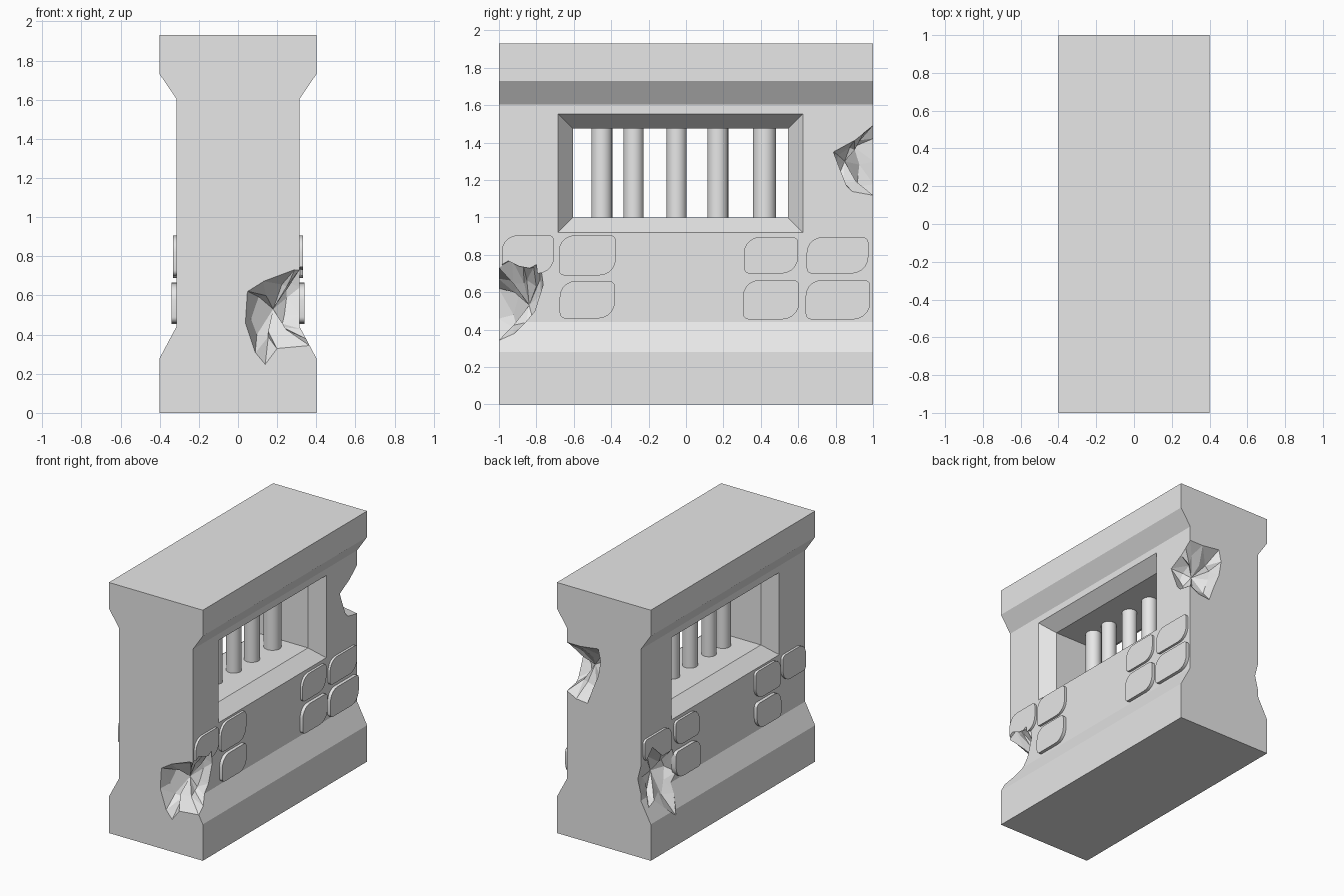
import bpy, bmesh, math, random
from mathutils import Vector

if "Cube" in bpy.data.objects:
    bpy.data.objects.remove(bpy.data.objects["Cube"])

random.seed(4)
stone_mat = bpy.data.materials.new("grey stone")
stone_mat.diffuse_color = (0.8, 0.8, 0.8, 1)
stone_mat.use_nodes = True
stone_mat.node_tree.nodes["Principled BSDF"].inputs["Base Color"].default_value = stone_mat.diffuse_color


def make(name, verts, faces, triangulate=False):
    bm = bmesh.new()
    vs = [bm.verts.new(v) for v in verts]
    for f in faces:
        bm.faces.new([vs[i] for i in f])
    if triangulate:
        bmesh.ops.triangulate(bm, faces=bm.faces[:])
    bmesh.ops.recalc_face_normals(bm, faces=bm.faces[:])
    me = bpy.data.meshes.new(name)
    bm.to_mesh(me)
    bm.free()
    me.materials.append(stone_mat)
    ob = bpy.data.objects.new(name, me)
    bpy.context.collection.objects.link(ob)
    return ob


def loft(name, rings):
    """Closed solid through rings with equal point counts."""
    n = len(rings[0])
    faces = [tuple(range(n)), tuple(range((len(rings) - 1) * n, len(rings) * n))]
    for r in range(len(rings) - 1):
        for i in range(n):
            j = (i + 1) % n
            faces.append((r * n + i, r * n + j, r * n + n + j, r * n + n + i))
    return make(name, [p for ring in rings for p in ring], faces)


def cut(ob, cutters):
    for c in cutters:
        m = ob.modifiers.new("cut", 'BOOLEAN')
        m.operation, m.solver, m.object = 'DIFFERENCE', 'EXACT', c
    dg = bpy.context.evaluated_depsgraph_get()
    me = bpy.data.meshes.new_from_object(ob.evaluated_get(dg))
    ob.modifiers.clear()
    ob.data = me


def smooth(ob):
    bpy.ops.object.select_all(action='DESELECT')
    ob.select_set(True)
    bpy.context.view_layer.objects.active = ob
    bpy.ops.object.shade_smooth_by_angle(angle=math.radians(35))


def wall_x(z):
    """Half thickness of the wall at height z, below the cornice."""
    return 0.4 - 0.085 * min(max((z - 0.28) / 0.16, 0), 1)


def chip(name, rim, deep, out):
    """Faceted broken-corner cutter: rim on the wall, inner ring, deep point."""
    deep, out = Vector(deep), Vector(out)
    inward = (deep - out).normalized()
    n = len(rim)
    outer = [deep + (Vector(p) - deep) * 1.02 for p in rim]
    inner = []
    for p in rim:
        jit = Vector([random.uniform(-0.022, 0.022) for _ in range(3)])
        inner.append(Vector(p).lerp(deep, 0.45) + inward * 0.045 + jit)
    faces = []
    for i in range(n):
        j = (i + 1) % n
        faces += [(i, j, n + j, n + i), (n + i, n + j, 2 * n), (j, i, 2 * n + 1)]
    return make(name, outer + inner + [deep + inward * 0.03, out], faces, True)


# Wall with flared plinth and cornice
half = [(0.4, 0), (0.4, 0.28), (0.315, 0.44), (0.315, 1.605), (0.4, 1.73), (0.4, 1.93)]
profile = half + [(-x, z) for x, z in reversed(half)]
wall = loft("wall", [[(x, y, z) for x, z in profile] for y in (-1, 1)])


# Window opening, splayed on both sides
def window_ring(x, g):
    y0, y1, z0, z1 = -0.605 - g, 0.545 + g, 1.0 - g, 1.475 + g
    return [(x, y0, z0), (x, y1, z0), (x, y1, z1), (x, y0, z1)]


window = loft("window_cutter", [window_ring(-0.35, 0.107), window_ring(-0.215, 0),
                                window_ring(0.215, 0), window_ring(0.35, 0.107)])

# Broken corners: (x, z) rim on the end face, (y, z) rim on the side face
end = [(.365, .345), (.2, .33), (.14, .25), (.09, .31), (.04, .46), (.05, .62),
       (.13, .67), (.29, .73), (.315, .73)]
side = [(-.93, .77), (-.87, .74), (-.815, .73), (-.78, .75), (-.765, .64),
        (-.81, .5), (-.87, .43), (-.92, .38)]
chip_front = chip("front_chip_cutter",
                  [(x, -1, z) for x, z in end] + [(wall_x(z), y, z) for y, z in side],
                  (.2, -.86, .53), (.9, -1.6, .52))

end = [(.315, 1.12), (.235, 1.08), (.14, 1.07), (.1, 1.18), (.05, 1.3), (.03, 1.42),
       (.05, 1.51), (.2, 1.49), (.315, 1.49)]
side = [(.95, 1.45), (.9, 1.41), (.79, 1.35), (.82, 1.27), (.86, 1.17), (.89, 1.14)]
chip_back = chip("back_chip_cutter",
                 [(x, 1, z) for x, z in end] + [(.315, y, z) for y, z in side],
                 (.2, .87, 1.3), (.9, 1.6, 1.3))

side = [(1, .7), (.93, .75), (.87, .81), (.75, .7), (.62, .69), (.57, .5), (.65, .38),
        (.7, .24), (.8, .33), (.87, .4), (.95, .38), (1, .5)]
chip_left = chip("left_chip_cutter",
                 [(-wall_x(z), y, z) for y, z in side] + [(-.29, 1, .6)],
                 (-.24, .76, .55), (-1, 1.3, .6))

chips = [chip_front, chip_back, chip_left]
cut(wall, [window] + chips)


# Raised facing stones, two corners generously rounded
def stone_outline(y0, y1, z0, z1):
    pts = []
    corners = [(y1, z0, .09, -90), (y1, z1, .03, 0), (y0, z1, .085, 90), (y0, z0, .03, 180)]
    for y, z, r, a0 in corners:
        cy = y - r if y == y1 else y + r
        cz = z - r if z == z1 else z + r
        for k in range(6):
            a = math.radians(a0 + 18 * k)
            pts.append((cy + r * math.cos(a), cz + r * math.sin(a)))
    return pts


stones = [(-.985, -.705, .7, .905), (-.68, -.375, .69, .905), (.31, .6, .7, .895),
          (.645, .975, .7, .895), (-.675, -.38, .46, .66), (.305, .605, .455, .665),
          (.64, .985, .455, .665)]
for s, label in ((1, "right"), (-1, "left")):
    for i, box in enumerate(stones):
        if s < 0 and i == 6:      # this one has broken away
            continue
        top = 0.333 if i < 4 else 0.34
        outline = stone_outline(*box)
        ob = loft(f"{label}_facing_stone_{i + 1}",
                  [[(s * x, y, z) for y, z in outline] for x in (0.30, top)])
        if i == 0 and s > 0:
            cut(ob, [chip_front])
        if i == 3 and s < 0:
            cut(ob, [chip_left])
        smooth(ob)

# Round window bars
for i, (y, r) in enumerate([(-.45, .056), (-.28, .054), (-.05, .054), (.17, .056), (.42, .062)]):
    ring = [(r * math.cos(a), y + r * math.sin(a)) for a in (math.tau * k / 24 for k in range(24))]
    bar = loft(f"window_bar_{i + 1}", [[(x, yy, z) for x, yy in ring] for z in (0.98, 1.49)])
    smooth(bar)

for c in [window] + chips:
    bpy.data.objects.remove(c)
